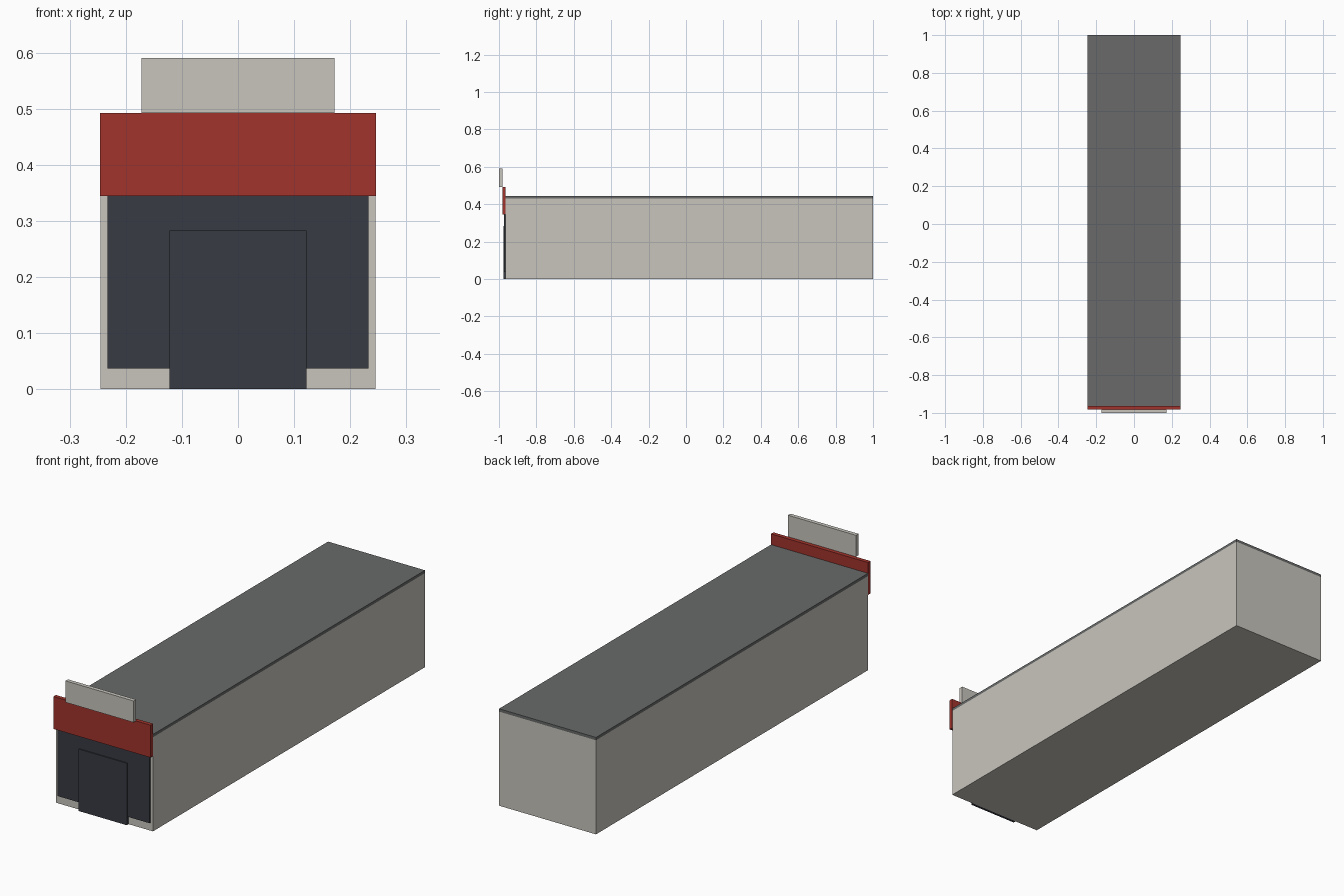
import bpy
import bmesh
from mathutils import Vector

if "Cube" in bpy.data.objects:
    bpy.data.objects.remove(bpy.data.objects["Cube"])


def material(name, rgb):
    m = bpy.data.materials.new(name)
    m.diffuse_color = (*rgb, 1.0)
    m.use_nodes = True
    m.node_tree.nodes["Principled BSDF"].inputs["Base Color"].default_value = m.diffuse_color
    return m


def box(name, half_width, y0, y1, z0, z1, mat):
    """Box centred on x = 0 spanning the given y and z ranges."""
    bm = bmesh.new()
    bmesh.ops.create_cube(bm, size=1.0)
    bmesh.ops.scale(bm, vec=Vector((2 * half_width, y1 - y0, z1 - z0)), verts=bm.verts)
    bmesh.ops.translate(bm, vec=Vector((0, (y0 + y1) / 2, (z0 + z1) / 2)), verts=bm.verts)
    mesh = bpy.data.meshes.new(name)
    bm.to_mesh(mesh)
    bm.free()
    mesh.materials.append(mat)
    obj = bpy.data.objects.new(name, mesh)
    bpy.context.collection.objects.link(obj)
    return obj


plaster = material("warm_plaster", (0.58, 0.56, 0.51))
roofing = material("grey_roofing", (0.138, 0.144, 0.141))
red = material("red_fascia", (0.36, 0.033, 0.025))
glass = material("dark_glass", (0.038, 0.043, 0.055))

FRONT = -0.964

# Long shop building and its thin roof slab
box("building", 0.245, FRONT, 1.0, 0.0, 0.43, plaster)
box("roof", 0.245, FRONT, 1.0, 0.43, 0.443, roofing)

# Shop front: window panel, door, fascia band and raised sign board
box("shop_window", 0.233, -0.972, FRONT, 0.037, 0.345, glass)
box("door", 0.122, -0.977, FRONT, 0.0, 0.283, glass)
box("fascia", 0.2455, -0.982, FRONT, 0.344, 0.492, red)
box("sign_board", 0.172, -1.0, -0.982, 0.492, 0.59, plaster)
